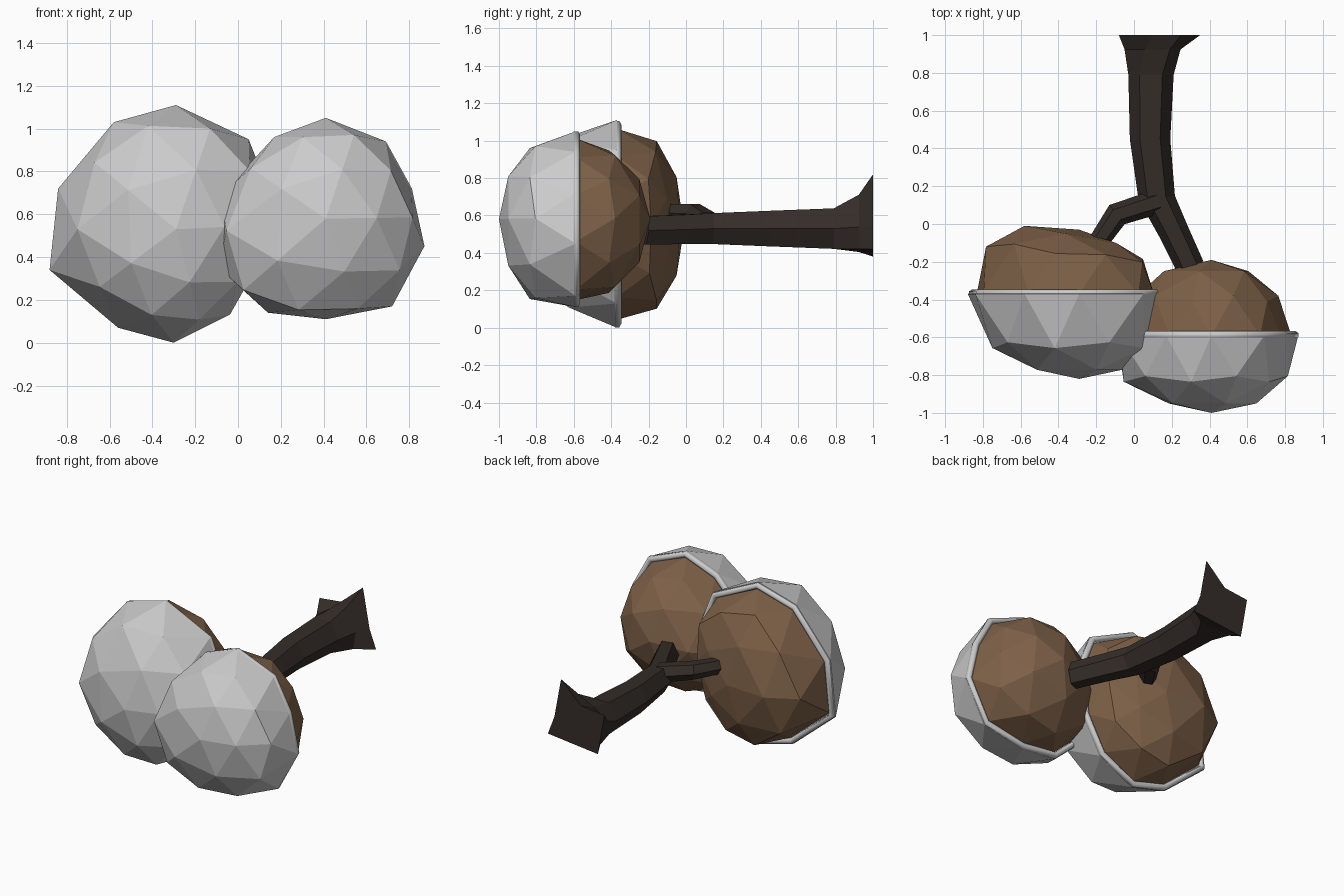
import bpy, bmesh, math
from mathutils import Vector

if "Cube" in bpy.data.objects:
    bpy.data.objects.remove(bpy.data.objects["Cube"])


def material(name, rgb):
    m = bpy.data.materials.new(name)
    m.diffuse_color = (*rgb, 1)
    m.use_nodes = True
    m.node_tree.nodes["Principled BSDF"].inputs["Base Color"].default_value = m.diffuse_color
    return m


BROWN = material("brown_flesh", (0.21, 0.12, 0.065))
BARK = material("dark_bark", (0.035, 0.026, 0.022))


def add_object(name, bm, mat=None):
    me = bpy.data.meshes.new(name)
    bmesh.ops.recalc_face_normals(bm, faces=bm.faces)
    bm.to_mesh(me)
    bm.free()
    ob = bpy.data.objects.new(name, me)
    bpy.context.collection.objects.link(ob)
    if mat:
        me.materials.append(mat)
    return ob


def outline_at(outline, pole, angle):
    """Offset from the pole to the ten-sided outline at an angle."""
    t = (math.degrees(angle) - 18) / 36
    i = math.floor(t + 1e-4)
    f = max(0, t - i)
    a, b = (Vector(outline[k % 10]) for k in (i, i + 1))
    p = a.lerp(b, f) - Vector(pole)
    return p / (1 - 0.196 * f * (1 - f))


def faceted_ball(outline, pole, y0, front, back, pf, pb, scale, half, squash, shear):
    """Icosphere fitted to an outline, with its pole facing front.
    squash narrows the front towards lower left, shear tilts the back."""
    bm = bmesh.new()
    bmesh.ops.create_icosphere(bm, subdivisions=2, radius=1)
    if half:
        cut = [v for v in bm.verts if v.co.z < -0.01]
        bmesh.ops.delete(bm, geom=cut, context='VERTS')
    for v in bm.verts:
        x, y, z = v.co
        a = math.atan2(y, x)
        s = math.hypot(x, y) * scale
        if z > 0.1:
            s *= 1 - squash * max(0, math.cos(a - math.radians(215)))
        p = outline_at(outline, pole, a) * s
        if z > 1e-4:
            d = -front * z ** pf
        else:
            d = back * max(0, -z) ** pb - shear * p.x * max(0, -z)
        v.co = (pole[0] + p.x, y0 + d, pole[1] + p.y)
    return bm


def nut(side, outline, pole, y0, front, back, pf, pb, squash, shear):
    # brown inner ball
    add_object(side + "_inner_ball",
               faceted_ball(outline, pole, y0, front - 0.05, back, pf, pb, 0.92, False, squash, shear), BROWN)
    # grey front shell
    shell = add_object(side + "_shell",
                       faceted_ball(outline, pole, y0, front, back, pf, pb, 1, True, squash, shear))
    sol = shell.modifiers.new("thickness", 'SOLIDIFY')
    sol.thickness = 0.04
    sol.offset = -1
    # rounded lip around the shell edge
    cu = bpy.data.curves.new(side + "_rim", 'CURVE')
    cu.dimensions = '3D'
    cu.bevel_depth = 0.022
    cu.bevel_resolution = 1
    sp = cu.splines.new('POLY')
    sp.points.add(9)
    sp.use_cyclic_u = True
    for pt, (x, z) in zip(sp.points, outline):
        q = Vector(pole).lerp(Vector((x, z)), 0.96)
        pt.co = (q.x, y0 + 0.002, q.y, 1)
    bpy.context.collection.objects.link(bpy.data.objects.new(side + "_rim", cu))


def section(c, turn, rw, rz):
    """Hexagonal cross-section, turned about z."""
    side = Vector((math.cos(turn), math.sin(turn), 0))
    return [Vector(c) + side * rw * math.cos(a) + Vector((0, 0, rz * math.sin(a)))
            for a in (k * math.pi / 3 for k in range(6))]


def loft(name, rings):
    bm = bmesh.new()
    rings = [[bm.verts.new(p) for p in r] for r in rings]
    for a, b in zip(rings, rings[1:]):
        for i in range(6):
            j = (i + 1) % 6
            bm.faces.new((a[i], a[j], b[j], b[i]))
    bm.faces.new(rings[0])
    bm.faces.new(rings[-1])
    return add_object(name, bm, BARK)


# two nuts, outlines given counter-clockwise as x, z
nut("right", [(.81, .72), (.69, .94), (.41, 1.05), (.17, .96), (-.08, .69),
              (-.09, .35), (.14, .14), (.41, .11), (.72, .17), (.87, .45)],
    (.41, .58), -.59, .41, .40, 0.8, 1.0, -0.06, 0)
nut("left", [(.14, .72), (.05, .95), (-.29, 1.11), (-.58, 1.03), (-.84, .72),
             (-.88, .34), (-.56, .07), (-.30, 0), (-.04, .13), (.10, .38)],
    (-.29, .53), -.37, .45, .34, 0.7, 0.65, 0.12, 0.22)

# main stem with flared torn end, running into the right nut
flare = [Vector((x, 1, z)) for x, z in
         [(.30, .55), (.25, .82), (.10, .68), (-.08, .66), (-.03, .38), (.35, .42)]]
neck = section((.09, .79, .53), 0, .12, .125)
middle = [a.lerp(b, 0.4) + Vector((0, 0.05, 0)) for a, b in zip(neck, flare)]
loft("main_stem", [flare, middle, neck,
                   section((.085, .45, .53), 0, .107, .11),
                   section((.12, .14, .53), .1, .097, .095),
                   section((.21, -.04, .525), .45, .08, .09),
                   section((.30, -.23, .52), .45, .075, .088)])
# side twig to the left nut
loft("side_twig", [section((.13, .12, .56), -1.25, .065, .065),
                   section((-.09, .05, .61), -.9, .065, .058),
                   section((-.22, -.14, .615), -.6, .05, .052)])
